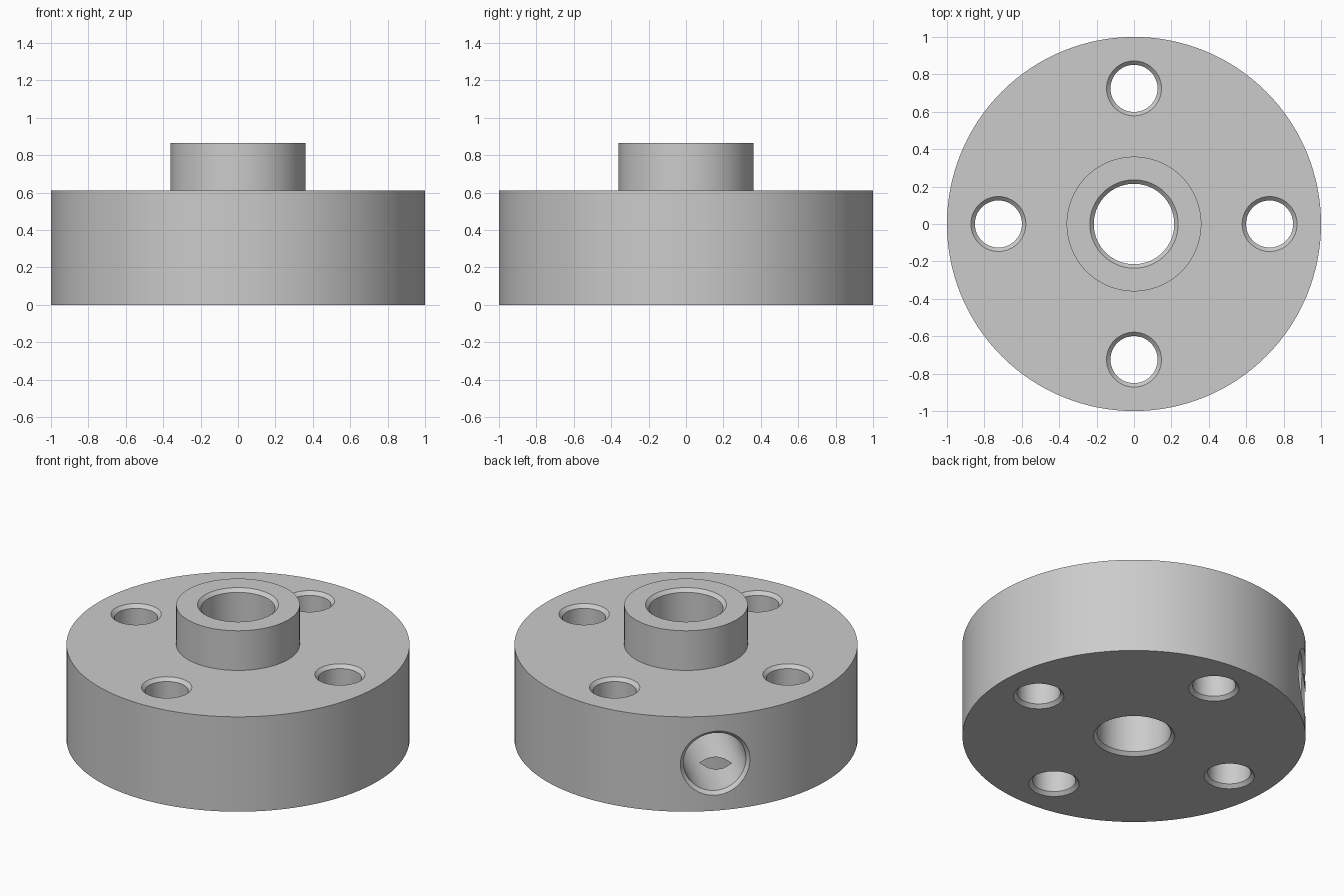
import bpy, bmesh, math
from mathutils import Matrix

cube = bpy.data.objects.get("Cube")
if cube:
    bpy.data.objects.remove(cube, do_unlink=True)

FLANGE_R, FLANGE_H = 1.0, 0.61
HUB_R, HUB_H = 0.36, 0.865
BORE_R, BOLT_R, PORT_R = 0.215, 0.126, 0.185
CHAMFER = 0.021

steel = bpy.data.materials.new("grey steel")
steel.use_nodes = True
grey = (0.6, 0.6, 0.6, 1)
steel.diffuse_color = grey
steel.node_tree.nodes["Principled BSDF"].inputs["Base Color"].default_value = grey


def loft(name, rings, closed=False):
    """Join equal rings of points by quads; cap the ends unless closed."""
    bm = bmesh.new()
    loops = [[bm.verts.new(p) for p in ring] for ring in rings]
    n = len(loops[0])
    pairs = list(zip(loops, loops[1:]))
    if closed:
        pairs.append((loops[-1], loops[0]))
    else:
        bm.faces.new(loops[0])
        bm.faces.new(loops[-1])
    for a, b in pairs:
        for i in range(n):
            j = (i + 1) % n
            bm.faces.new((a[i], a[j], b[j], b[i]))
    bmesh.ops.recalc_face_normals(bm, faces=bm.faces)
    mesh = bpy.data.meshes.new(name)
    bm.to_mesh(mesh)
    bm.free()
    mesh.materials.append(steel)
    obj = bpy.data.objects.new(name, mesh)
    bpy.context.collection.objects.link(obj)
    return obj


def circle(r, z, n, height=lambda x: 0):
    """Ring of n points; height bends it along its own x axis."""
    angles = [math.tau * i / n for i in range(n)]
    return [(r * math.cos(a), r * math.sin(a), z + height(r * math.cos(a))) for a in angles]


# Flange and hub turned as one piece, with a chamfered through bore
profile = [
    (BORE_R + CHAMFER, 0), (FLANGE_R, 0), (FLANGE_R, FLANGE_H), (HUB_R, FLANGE_H),
    (HUB_R, HUB_H), (BORE_R + CHAMFER, HUB_H), (BORE_R, HUB_H - CHAMFER), (BORE_R, CHAMFER),
]
flange = loft("hub_flange", [circle(r, z, 128) for r, z in profile], closed=True)

cutters = []

# Four bolt holes, chamfered at both ends
wide = BOLT_R + 2 * CHAMFER
bolt_rings = [(wide, -CHAMFER), (BOLT_R, CHAMFER),
              (BOLT_R, FLANGE_H - CHAMFER), (wide, FLANGE_H + CHAMFER)]
for k in range(4):
    hole = loft("bolt_hole_cutter", [circle(r, z, 48) for r, z in bolt_rings])
    hole.matrix_world = Matrix.Rotation(k * math.pi / 2, 4, "Z") @ Matrix.Translation((0.725, 0, 0))
    cutters.append(hole)


# Radial port into the bore; its chamfer follows the curved rim
def rim(x):
    return math.sqrt(FLANGE_R ** 2 - x * x)


port = loft("port_cutter", [
    circle(PORT_R, 0.05, 64),
    circle(PORT_R, -CHAMFER, 64, rim),
    circle(PORT_R + 2 * CHAMFER, CHAMFER, 64, rim),
])
port.matrix_world = (Matrix.Translation((0, 0, FLANGE_H / 2))
                     @ Matrix.Rotation(math.radians(45), 4, "Z")
                     @ Matrix.Rotation(math.radians(-90), 4, "X"))
cutters.append(port)

# Cut the holes
bpy.context.view_layer.objects.active = flange
flange.select_set(True)
for cutter in cutters:
    cutter.hide_render = True
    mod = flange.modifiers.new("cut", "BOOLEAN")
    mod.operation = "DIFFERENCE"
    mod.solver = "EXACT"
    mod.object = cutter
    bpy.ops.object.modifier_apply(modifier=mod.name)
    bpy.data.objects.remove(cutter, do_unlink=True)

bpy.ops.object.shade_smooth_by_angle(angle=math.radians(30))
